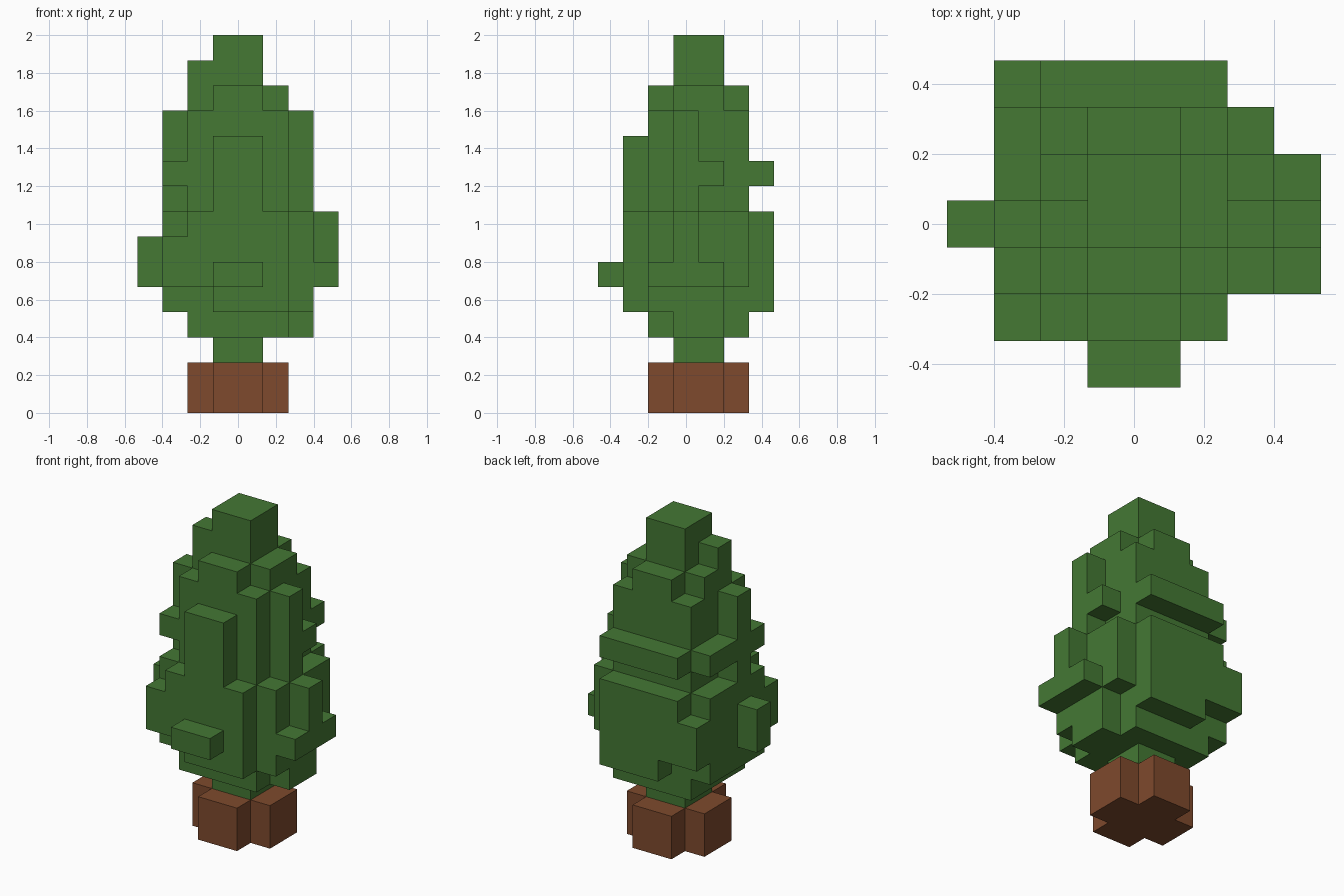
import bpy, bmesh
from itertools import product
from mathutils import Vector

if "Cube" in bpy.data.objects:
    bpy.data.objects.remove(bpy.data.objects["Cube"], do_unlink=True)

UNIT = 2 / 15                      # edge length of one block
ORIGIN = Vector((0, -3.5, 0))      # grid origin, in blocks


def material(name, colour):
    m = bpy.data.materials.new(name)
    m.use_nodes = True
    m.diffuse_color = (*colour, 1)
    m.node_tree.nodes["Principled BSDF"].inputs["Base Color"].default_value = (*colour, 1)
    return m


def block_object(name, boxes, mat):
    """Merge boxes (x0, x1, y0, y1, z0, z1) into one outer shell of flat faces."""
    cells = set()
    for x0, x1, y0, y1, z0, z1 in boxes:
        cells |= set(product(range(x0, x1), range(y0, y1), range(z0, z1)))
    bm = bmesh.new()
    verts = {}

    def corner(p):
        key = tuple(p)
        if key not in verts:
            verts[key] = bm.verts.new((Vector(key) + ORIGIN) * UNIT)
        return verts[key]

    for cell in sorted(cells):
        for axis, side in product(range(3), (0, 1)):
            near = list(cell)
            near[axis] += 1 if side else -1
            if tuple(near) in cells:
                continue
            u, v = (axis + 1) % 3, (axis + 2) % 3
            loop = []
            for du, dv in ((0, 0), (1, 0), (1, 1), (0, 1)):
                p = list(cell)
                p[axis] += side
                p[u] += du
                p[v] += dv
                loop.append(corner(p))
            bm.faces.new(loop if side else loop[::-1])
    bmesh.ops.dissolve_limit(bm, angle_limit=0.01, verts=bm.verts[:], edges=bm.edges[:])
    mesh = bpy.data.meshes.new(name)
    bm.to_mesh(mesh)
    bm.free()
    mesh.materials.append(mat)
    obj = bpy.data.objects.new(name, mesh)
    bpy.context.collection.objects.link(obj)
    return obj


green = material("leaf green", (0.058, 0.188, 0.034))
brown = material("clay brown", (0.209, 0.068, 0.026))

# Cross-shaped pot
block_object("pot", [(-2, 2, 3, 5, 0, 2), (-1, 1, 2, 6, 0, 2)], brown)

# Stem between pot and leaves
block_object("stem", [(-1, 1, 3, 5, 2, 3)], green)

core = [
    (-2, 2, 2, 6, 3, 12),
    (-2, 2, 3, 5, 12, 13), (-1, 1, 2, 6, 12, 13),   # cross-shaped shoulder
    (-1, 1, 3, 5, 13, 15), (-2, -1, 3, 4, 13, 14),  # tip
]
front_tufts = [
    (-2, 2, 1, 2, 5, 8), (-3, -2, 1, 2, 5, 7), (-1, 2, 1, 2, 4, 5),
    (-1, 1, 1, 2, 8, 11), (-1, 1, 0, 1, 5, 6),
]
back_tufts = [
    (-2, 2, 6, 7, 5, 8), (-3, -2, 6, 7, 5, 7), (-1, 2, 6, 7, 4, 5),
    (-2, 2, 6, 7, 9, 10),
]
left_tufts = [
    (2, 3, 3, 5, 3, 4), (2, 3, 2, 5, 4, 5), (2, 3, 2, 6, 5, 8),
    (2, 3, 3, 4, 8, 12), (2, 3, 4, 5, 9, 10),
    (3, 4, 2, 5, 5, 6), (3, 4, 3, 4, 6, 8),
]
right_tufts = [
    (-3, -2, 2, 6, 4, 8), (-3, -2, 3, 4, 8, 12), (-3, -2, 2, 6, 9, 10),
    (-4, -3, 3, 4, 5, 7),
]
block_object("foliage", core + front_tufts + back_tufts + left_tufts + right_tufts, green)
